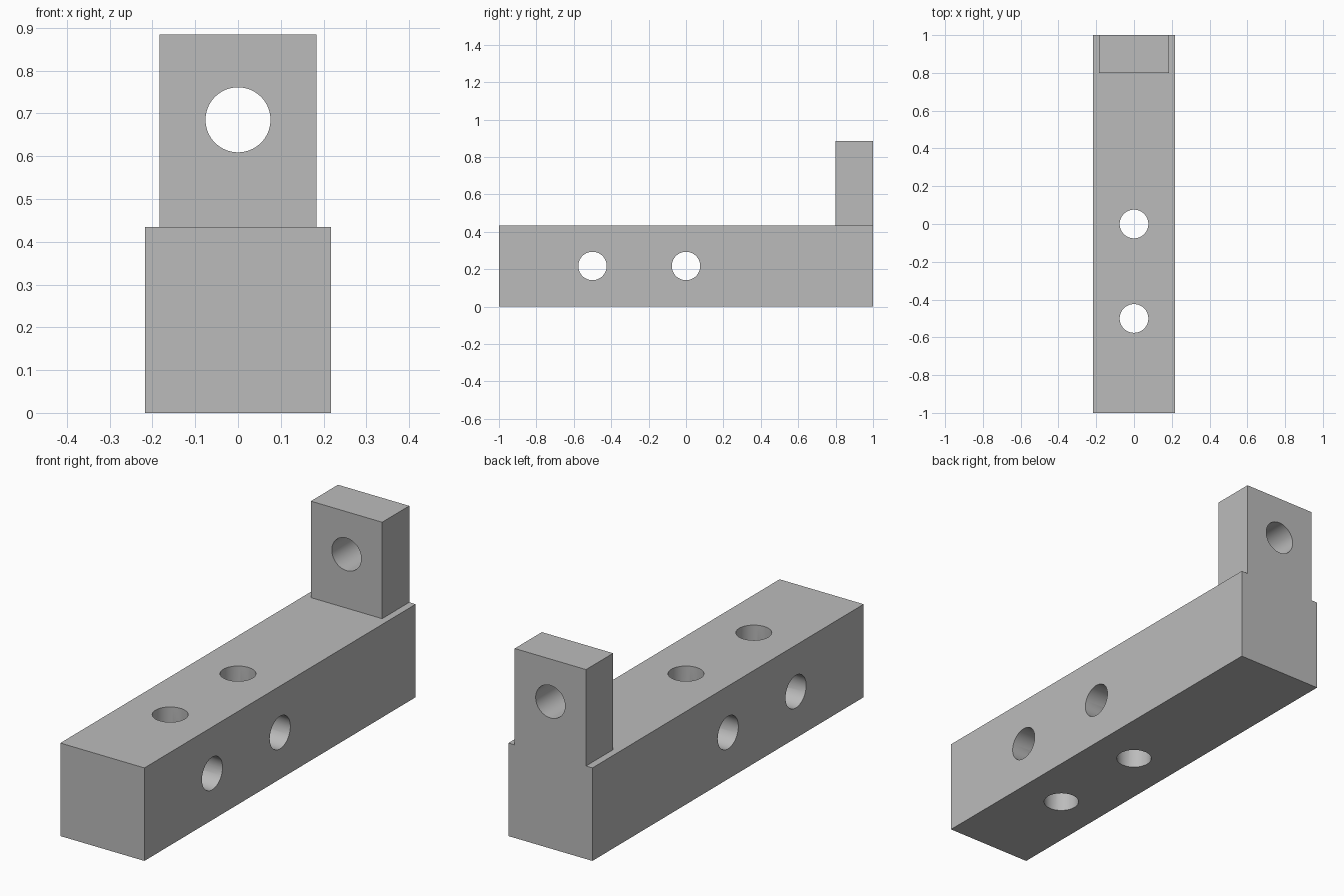
import bpy
import math

cube = bpy.data.objects.get("Cube")
if cube:
    bpy.data.objects.remove(cube, do_unlink=True)

WIDTH = 0.434        # square bar section
HOLE_R = 0.076
MID = WIDTH / 2

grey = bpy.data.materials.new("plain_grey")
grey.use_nodes = True
grey.diffuse_color = (0.5, 0.5, 0.5, 1)
grey.node_tree.nodes["Principled BSDF"].inputs["Base Color"].default_value = (0.5, 0.5, 0.5, 1)


def block(name, size, centre):
    bpy.ops.mesh.primitive_cube_add(size=1, location=centre)
    ob = bpy.context.object
    ob.name = name
    ob.scale = size
    bpy.ops.object.transform_apply(location=False, rotation=False, scale=True)
    ob.data.materials.append(grey)
    return ob


def drill(target, centre, rotation):
    """Cut a round through-hole and remove the cutter."""
    bpy.ops.mesh.primitive_cylinder_add(vertices=64, radius=HOLE_R, depth=0.8,
                                        location=centre, rotation=rotation)
    cutter = bpy.context.object
    cutter.hide_render = True
    cutter.data.materials.append(grey)
    mod = target.modifiers.new("hole", 'BOOLEAN')
    mod.operation = 'DIFFERENCE'
    mod.solver = 'EXACT'
    mod.object = cutter
    bpy.ops.object.select_all(action='DESELECT')
    target.select_set(True)
    bpy.context.view_layer.objects.active = target
    bpy.ops.object.modifier_apply(modifier=mod.name)
    bpy.data.objects.remove(cutter, do_unlink=True)


# Long bar with crossing vertical and sideways holes
bar = block("bar", (WIDTH, 2, WIDTH), (0, 0, MID))
for y in (0, -0.5):
    drill(bar, (0, y, MID), (0, 0, 0))
    drill(bar, (0, y, MID), (0, math.pi / 2, 0))

# Narrower upright lug at the back end, drilled front to back
lug = block("upright_lug", (0.368, 0.2, 0.45), (0, 0.9, WIDTH + 0.225))
drill(lug, (0, 0.9, 0.685), (math.pi / 2, 0, 0))

# Smooth bores, sharp edges
for ob in (bar, lug):
    bpy.ops.object.select_all(action='DESELECT')
    ob.select_set(True)
    bpy.context.view_layer.objects.active = ob
    bpy.ops.object.shade_smooth_by_angle(angle=math.radians(30))
